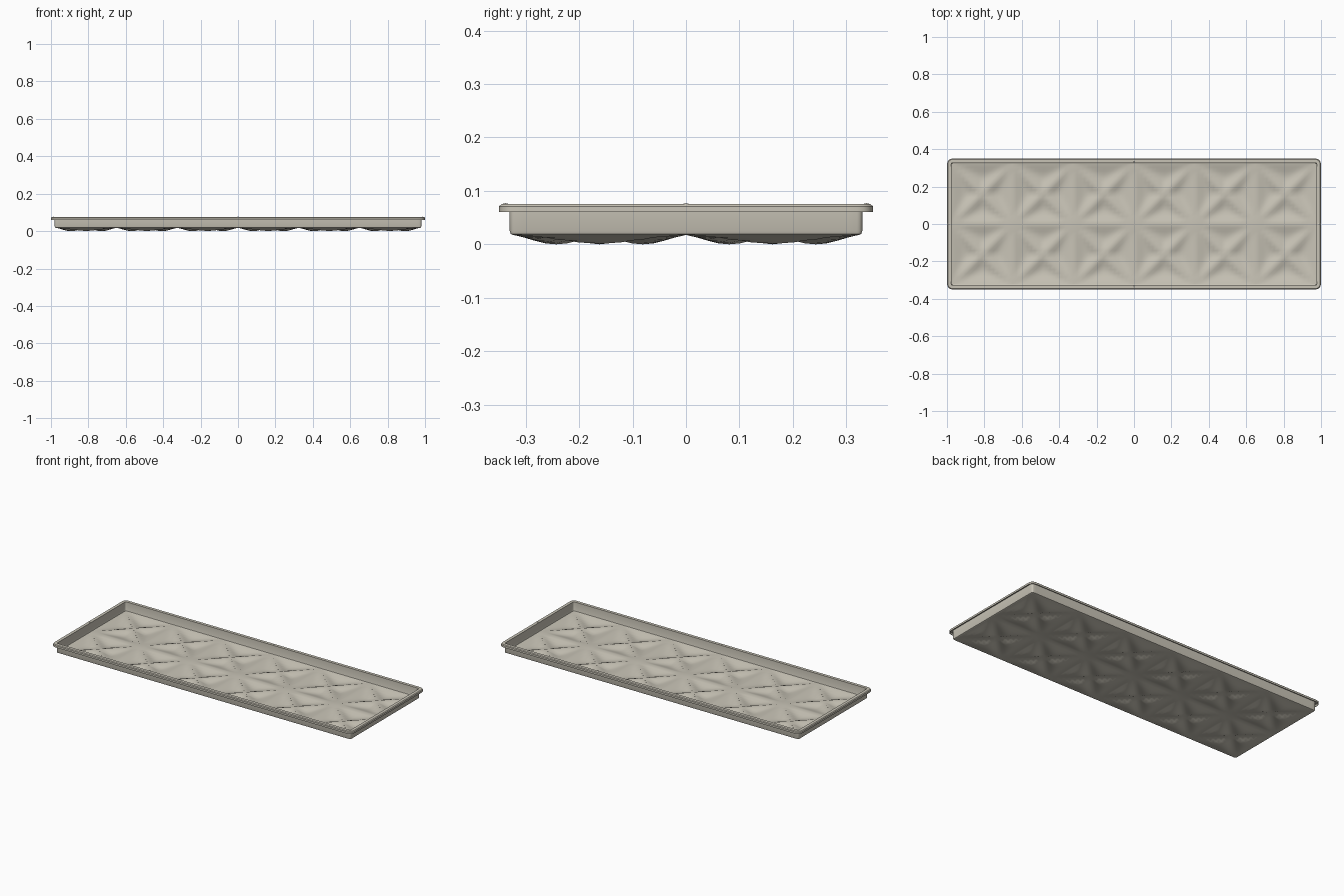
import bpy, bmesh, math
from mathutils import Vector

if "Cube" in bpy.data.objects:
    bpy.data.objects.remove(bpy.data.objects["Cube"])

HX, HY, R = 0.974, 0.324, 0.004      # floor half sizes and corner radius
TOP, DEPTH = 0.0175, 0.0175          # seam height and dimple depth
COLS, ROWS, N = 12 // 2, 2, 16       # quilted cells and steps per cell

clay = bpy.data.materials.new("warm beige")
clay.diffuse_color = (0.58, 0.55, 0.47, 1)
clay.use_nodes = True
clay.node_tree.nodes["Principled BSDF"].inputs["Base Color"].default_value = clay.diffuse_color


def lines(half, cells):
    """Grid line positions, with extra lines for the rounded corners."""
    n = cells * N
    inner = [-half + 2 * half * i / n for i in range(1, n)]
    edge = [half - R, half - R / 2, half]
    return [-e for e in reversed(edge)] + inner + edge


def floor_z(x, y):
    """Each square cell has four dimples between its diagonals and seams."""
    u = abs(((x + HX) / (2 * HX) * COLS) % 1 * 2 - 1)
    v = abs(((y + HY) / (2 * HY) * ROWS) % 1 * 2 - 1)
    a, b = max(u, v), min(u, v)
    t1, t2 = 2 * (1 - a), 2 * (a - b)
    if min(t1, t2) < 1e-5:
        return TOP
    p = 4
    t = (t1 ** -p + t2 ** -p) ** (-1 / p) * 2 ** (1 / p)
    t = t * t * (3 - 2 * t) * 0.4 + t * 0.6
    return TOP - DEPTH * t


def corner(x, y):
    """Round the plan corners; return position and outward direction."""
    cx = max(-HX + R, min(HX - R, x))
    cy = max(-HY + R, min(HY - R, y))
    d = Vector((x - cx, y - cy))
    if d.length < 1e-7:
        return Vector((x, y)), d
    n = d.normalized()
    return Vector((cx, cy)) + n * max(abs(d.x), abs(d.y)), n


# tray: quilted floor sheet
bm = bmesh.new()
xs, ys = lines(HX, COLS), lines(HY, ROWS)
nx, ny = len(xs), len(ys)
grid = []
for x in xs:
    col = []
    for y in ys:
        p, _ = corner(x, y)
        col.append(bm.verts.new((p.x, p.y, floor_z(x, y))))
    grid.append(col)
for i in range(nx - 1):
    for j in range(ny - 1):
        bm.faces.new((grid[i][j], grid[i][j + 1], grid[i + 1][j + 1], grid[i + 1][j]))

# tray: wall, flange and turned-down lip swept around the floor edge
loop = ([(i, 0) for i in range(nx - 1)] + [(nx - 1, j) for j in range(ny - 1)]
        + [(i, ny - 1) for i in range(nx - 1, 0, -1)] + [(0, j) for j in range(ny - 1, 0, -1)])
profile = [(0.004, 0.0195), (0.006, 0.025), (0.0065, 0.0715),
           (0.020, 0.0715), (0.0223, 0.0695), (0.0225, 0.060)]
ring = [grid[i][j] for i, j in loop]
for d, z in profile:
    new = []
    for i, j in loop:
        p, n = corner(xs[i], ys[j])
        q = p + n * d
        new.append(bm.verts.new((q.x, q.y, z)))
    for k in range(len(ring)):
        m = (k + 1) % len(ring)
        bm.faces.new((ring[k], ring[m], new[m], new[k]))
    ring = new

mesh = bpy.data.meshes.new("tray")
bm.to_mesh(mesh)
bm.free()
tray = bpy.data.objects.new("tray", mesh)
bpy.context.collection.objects.link(tray)
mesh.materials.append(clay)
solid = tray.modifiers.new("sheet thickness", 'SOLIDIFY')
solid.thickness = 0.0035
solid.offset = -1
solid.use_even_offset = True
bpy.context.view_layer.objects.active = tray
tray.select_set(True)
bpy.ops.object.modifier_apply(modifier=solid.name)
bpy.ops.object.shade_smooth_by_angle(angle=math.radians(40))

# small stacking nubs at the middle of each rim side
for k, (x, y) in enumerate([(0, 0.338), (0, -0.338), (0.988, 0), (-0.988, 0)]):
    bpy.ops.mesh.primitive_uv_sphere_add(segments=16, ring_count=8, radius=0.006,
                                         location=(x, y, 0.0745))
    nub = bpy.context.object
    nub.name = f"rim_nub_{k + 1}"
    nub.scale.z = 0.4
    nub.data.materials.append(clay)
    bpy.ops.object.shade_smooth_by_angle(angle=math.radians(40))
